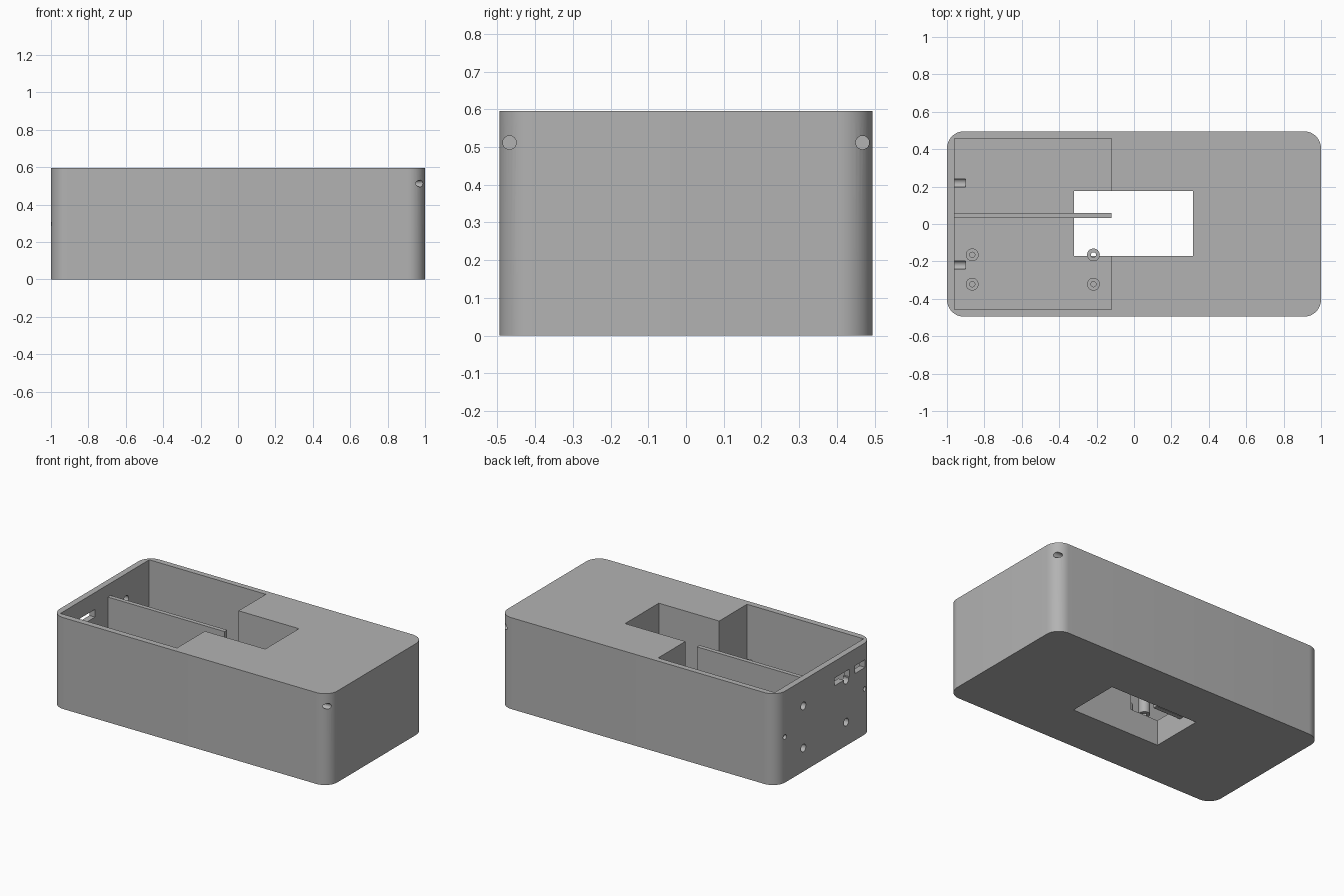
import bpy
import bmesh
from math import pi

if "Cube" in bpy.data.objects:
    bpy.data.objects.remove(bpy.data.objects["Cube"], do_unlink=True)

grey = bpy.data.materials.new("plain grey")
grey.use_nodes = True
grey.diffuse_color = (0.45, 0.45, 0.45, 1)
grey.node_tree.nodes["Principled BSDF"].inputs["Base Color"].default_value = grey.diffuse_color

HEIGHT = 0.595
FLOOR = 0.165
WALL_X = -0.96      # inner face of the end wall
BLOCK_X = -0.12     # where the open tray meets the solid half


def box(name, x, y, z):
    """Box spanning the given (low, high) ranges."""
    bpy.ops.mesh.primitive_cube_add(size=1, location=[(a + b) / 2 for a, b in (x, y, z)])
    ob = bpy.context.object
    ob.name = name
    ob.scale = [b - a for a, b in (x, y, z)]
    bpy.ops.object.transform_apply(location=True, rotation=False, scale=True)
    ob.data.materials.append(grey)
    return ob


def rod(name, radius, length, centre, along_x=False):
    bpy.ops.mesh.primitive_cylinder_add(vertices=32, radius=radius, depth=length, location=centre,
                                        rotation=(0, pi / 2 if along_x else 0, 0))
    ob = bpy.context.object
    ob.name = name
    ob.data.materials.append(grey)
    return ob


def cut(target, cutter):
    """Subtract the cutter from the target, then discard the cutter."""
    cutter.hide_render = True
    mod = target.modifiers.new("cut", "BOOLEAN")
    mod.operation = "DIFFERENCE"
    mod.solver = "EXACT"
    mod.object = cutter
    bpy.context.view_layer.objects.active = target
    bpy.ops.object.modifier_apply(modifier=mod.name)
    bpy.data.objects.remove(cutter, do_unlink=True)


def smooth(ob):
    bpy.ops.object.select_all(action="DESELECT")
    ob.select_set(True)
    bpy.context.view_layer.objects.active = ob
    bpy.ops.object.shade_smooth_by_angle(angle=pi / 6)


# Case body with rounded upright corners
case = box("case", (-1, 1), (-0.495, 0.495), (0, HEIGHT))
bm = bmesh.new()
bm.from_mesh(case.data)
upright = [e for e in bm.edges if abs(e.verts[0].co.z - e.verts[1].co.z) > 0.1]
bmesh.ops.bevel(bm, geom=upright, offset=0.09, segments=12, profile=0.5, affect="EDGES")
bm.to_mesh(case.data)
bm.free()

# Open tray and the window through the whole case
cut(case, box("tray_cutter", (WALL_X, BLOCK_X), (-0.456, 0.458), (FLOOR, 1)))
cut(case, box("window_cutter", (-0.32, 0.315), (-0.17, 0.177), (-1, 1)))

# Port slots in the end wall
for low, high in ((-0.255, -0.1), (-0.415, -0.31)):
    cut(case, box("port_cutter", (-1.1, -0.93), (low, high), (0.435, 0.485)))

for side in (-1, 1):
    # Four mounting holes, the lower pair grooving the tray floor
    for z in (0.153, 0.427):
        cut(case, rod("mount_cutter", 0.025, 0.2, (-1, side * 0.22, z), True))
    # Small holes near the end wall corners
    cut(case, rod("small_hole_cutter", 0.015, 0.2, (-1, side * 0.41, 0.297), True))
    # Blind holes in the rounded corners of the solid end
    cut(case, rod("corner_hole_cutter", 0.018, 0.2, (1, side * 0.468, 0.512), True))
smooth(case)

# Divider running along the tray and across the window
box("divider", (WALL_X - 0.01, BLOCK_X), (0.032, 0.06), (0.085, 0.515))

# Hollow board standoffs
TOP = 0.3
for x in (-0.865, -0.217):
    for y in (-0.165, -0.322):
        middle = (x, y, (FLOOR + TOP) / 2)
        post = rod("standoff", 0.034, TOP - FLOOR, middle)
        cut(post, rod("bore_cutter", 0.014, 1, middle))
        smooth(post)
